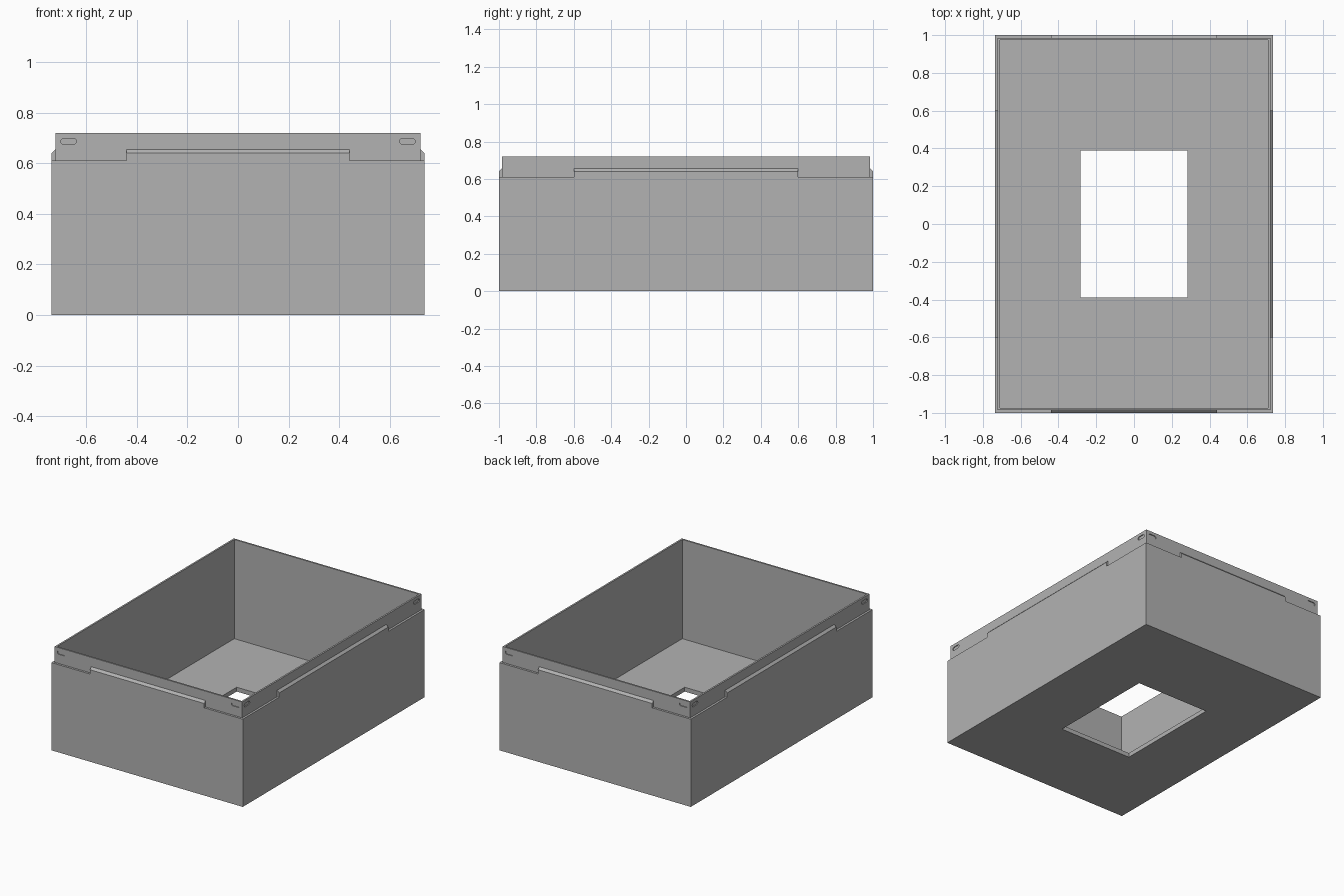
import bpy
import bmesh
from math import sin, cos, pi
from mathutils import Matrix

if "Cube" in bpy.data.objects:
    bpy.data.objects.remove(bpy.data.objects["Cube"], do_unlink=True)

grey = bpy.data.materials.new("plain grey")
grey.use_nodes = True
colour = (0.448, 0.448, 0.448, 1)
grey.diffuse_color = colour
grey.node_tree.nodes["Principled BSDF"].inputs["Base Color"].default_value = colour

OUTER, LIP, INNER, HOLE = (0.737, 1.0), (0.722, 0.985), (0.71, 0.973), (0.282, 0.388)
FLOOR, SHOULDER, TOP = 0.03, 0.61, 0.72
STEP = OUTER[0] - LIP[0]


def finish(bm, name):
    bmesh.ops.recalc_face_normals(bm, faces=bm.faces)
    mesh = bpy.data.meshes.new(name)
    bm.to_mesh(mesh)
    bm.free()
    mesh.materials.append(grey)
    obj = bpy.data.objects.new(name, mesh)
    bpy.context.collection.objects.link(obj)
    return obj


def prism(bm, start, end):
    """Close a solid between two matching outlines."""
    a = [bm.verts.new(p) for p in start]
    b = [bm.verts.new(p) for p in end]
    bm.faces.new(a)
    bm.faces.new(b)
    for i in range(len(a)):
        j = (i + 1) % len(a)
        bm.faces.new((a[i], a[j], b[j], b[i]))


# Tray body: rectangular rings lofted around the wall section
bm = bmesh.new()
section = [(OUTER, 0), (OUTER, SHOULDER), (LIP, SHOULDER), (LIP, TOP),
           (INNER, TOP), (INNER, FLOOR), (HOLE, FLOOR), (HOLE, 0)]
rings = [[bm.verts.new((sx * x, sy * y, z))
          for sx, sy in ((-1, -1), (1, -1), (1, 1), (-1, 1))]
         for (x, y), z in section]
for k, ring in enumerate(rings):
    after = rings[(k + 1) % len(rings)]
    for i in range(4):
        j = (i + 1) % 4
        bm.faces.new((ring[i], ring[j], after[j], after[i]))
tray = finish(bm, "tray_body")

# Chamfered locating tabs and lip recess cutters on each of the four sides
cutters = bmesh.new()
sides = [("front", 0, OUTER[1], 0.44, 0.67), ("left", 1, OUTER[0], 0.6, 0.932),
         ("back", 2, OUTER[1], 0.44, 0.67), ("right", 3, OUTER[0], 0.6, 0.932)]
for name, turn, reach, half, slot in sides:
    spin = Matrix.Rotation(turn * pi / 2, 4, "Z")

    # Tab profile, chamfered back to the lip
    profile = [(-reach, SHOULDER), (-reach, 0.64), (STEP - reach, 0.655),
               (STEP - reach, SHOULDER)]
    bm = bmesh.new()
    prism(bm, [(-half, y, z) for y, z in profile], [(half, y, z) for y, z in profile])
    bm.transform(spin)
    finish(bm, name + "_tab")

    # Rounded shallow slots near the corners
    for centre in (-slot, slot):
        outline = []
        for i in range(14):
            a = -pi / 2 + pi * (i % 7) / 6 + (pi if i > 6 else 0)
            shift = 0.019 if i < 7 else -0.019
            outline.append((centre + shift + 0.012 * cos(a), 0.686 + 0.012 * sin(a)))
        piece = bmesh.new()
        face = STEP - reach
        prism(piece, [(x, face - 0.01, z) for x, z in outline],
              [(x, face + 0.006, z) for x, z in outline])
        piece.transform(spin)
        temp = bpy.data.meshes.new("slot_piece")
        piece.to_mesh(temp)
        piece.free()
        cutters.from_mesh(temp)
        bpy.data.meshes.remove(temp)

# Cut the slots into the lip
cutter = finish(cutters, "slot_cutter")
cutter.hide_render = True
cut = tray.modifiers.new("slots", "BOOLEAN")
cut.operation = "DIFFERENCE"
cut.solver = "EXACT"
cut.object = cutter
bpy.context.view_layer.objects.active = tray
bpy.ops.object.modifier_apply(modifier=cut.name)
bpy.data.objects.remove(cutter, do_unlink=True)
